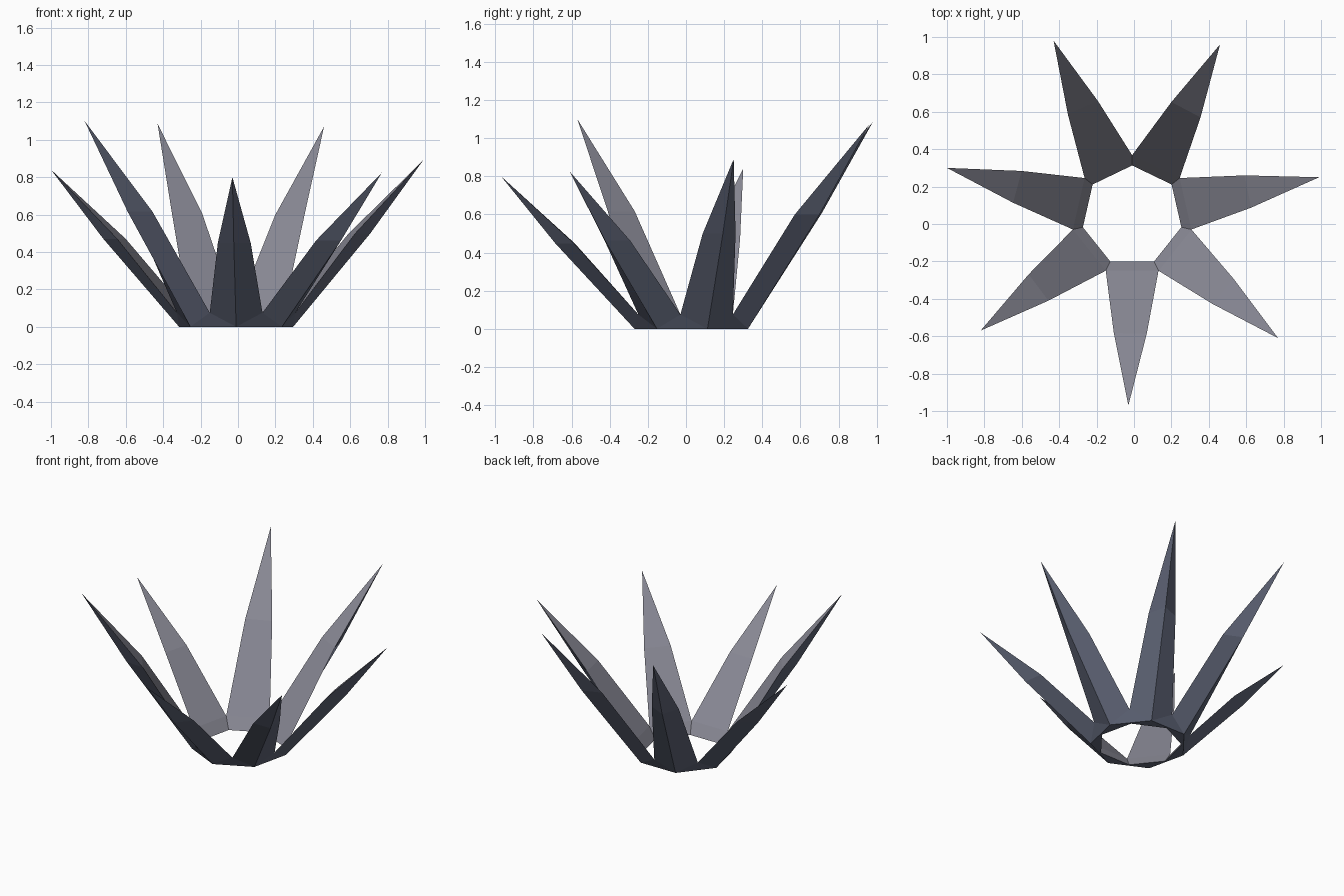
import bpy, bmesh, math
from mathutils import Vector

if "Cube" in bpy.data.objects:
    bpy.data.objects.remove(bpy.data.objects["Cube"])

# Spike tips, counter-clockwise starting from the front spike
TIPS = [(-0.03, -0.97, 0.80), (0.77, -0.61, 0.825), (0.99, 0.25, 0.89),
        (0.46, 0.96, 1.07), (-0.43, 0.98, 1.085), (-1.00, 0.30, 0.84),
        (-0.82, -0.57, 1.10)]
N = len(TIPS)
CENTRE = Vector((-0.01, 0.043, 0))


def material(name, rgb):
    m = bpy.data.materials.new(name)
    m.diffuse_color = (*rgb, 1)
    m.use_nodes = True
    m.node_tree.nodes["Principled BSDF"].inputs["Base Color"].default_value = m.diffuse_color
    return m


def ring(bm, radius, z, shift):
    """Seven vertices on a circle; shift is a fraction of one step."""
    out = []
    for k in range(N):
        a = -math.pi / 2 + 2 * math.pi * (k + shift) / N
        out.append(bm.verts.new(CENTRE + Vector((radius * math.cos(a), radius * math.sin(a), z))))
    return out


bm = bmesh.new()
ridge = ring(bm, 0.313, 0, 0)          # foot of each outer ridge
inner = ring(bm, 0.27, 0, -0.5)        # edge of the hole
notch = ring(bm, 0.325, 0.075, -0.5)   # valley between neighbouring spikes


def face(mat, *verts):
    bm.faces.new(verts).material_index = mat


for k in range(N):
    j = (k + 1) % N
    tip_co = Vector(TIPS[k])
    foot = (inner[k].co + inner[j].co) / 2
    mid = foot.lerp(tip_co, 0.5)
    mid.z = tip_co.z * 0.56
    out = Vector((tip_co.x - foot.x, tip_co.y - foot.y, 0)).normalized()
    side = Vector((-out.y, out.x, 0)) * 0.088
    tip = bm.verts.new(tip_co)
    right, left = bm.verts.new(mid - side), bm.verts.new(mid + side)
    back = bm.verts.new(mid + out * 0.10)

    # Flat inner side of the spike
    face(1, inner[k], inner[j], notch[j], notch[k])
    face(1, notch[k], notch[j], left, right)
    face(1, right, left, tip)
    # Ridged outer side
    face(0, ridge[k], notch[k], right, back)
    face(0, notch[j], ridge[k], back, left)
    face(0, back, right, tip)
    face(0, left, back, tip)
    # Web below the valley and underside of the ring
    face(0, ridge[k], ridge[j], notch[j])
    face(0, ridge[k], inner[j], inner[k])
    face(0, ridge[k], ridge[j], inner[j])

bmesh.ops.recalc_face_normals(bm, faces=bm.faces[:])
mesh = bpy.data.meshes.new("spike_ring")
bm.to_mesh(mesh)
bm.free()
mesh.materials.append(material("dark slate blue", (0.115, 0.13, 0.185)))
mesh.materials.append(material("pale grey", (0.25, 0.25, 0.30)))
bpy.context.collection.objects.link(bpy.data.objects.new("spike_ring", mesh))
